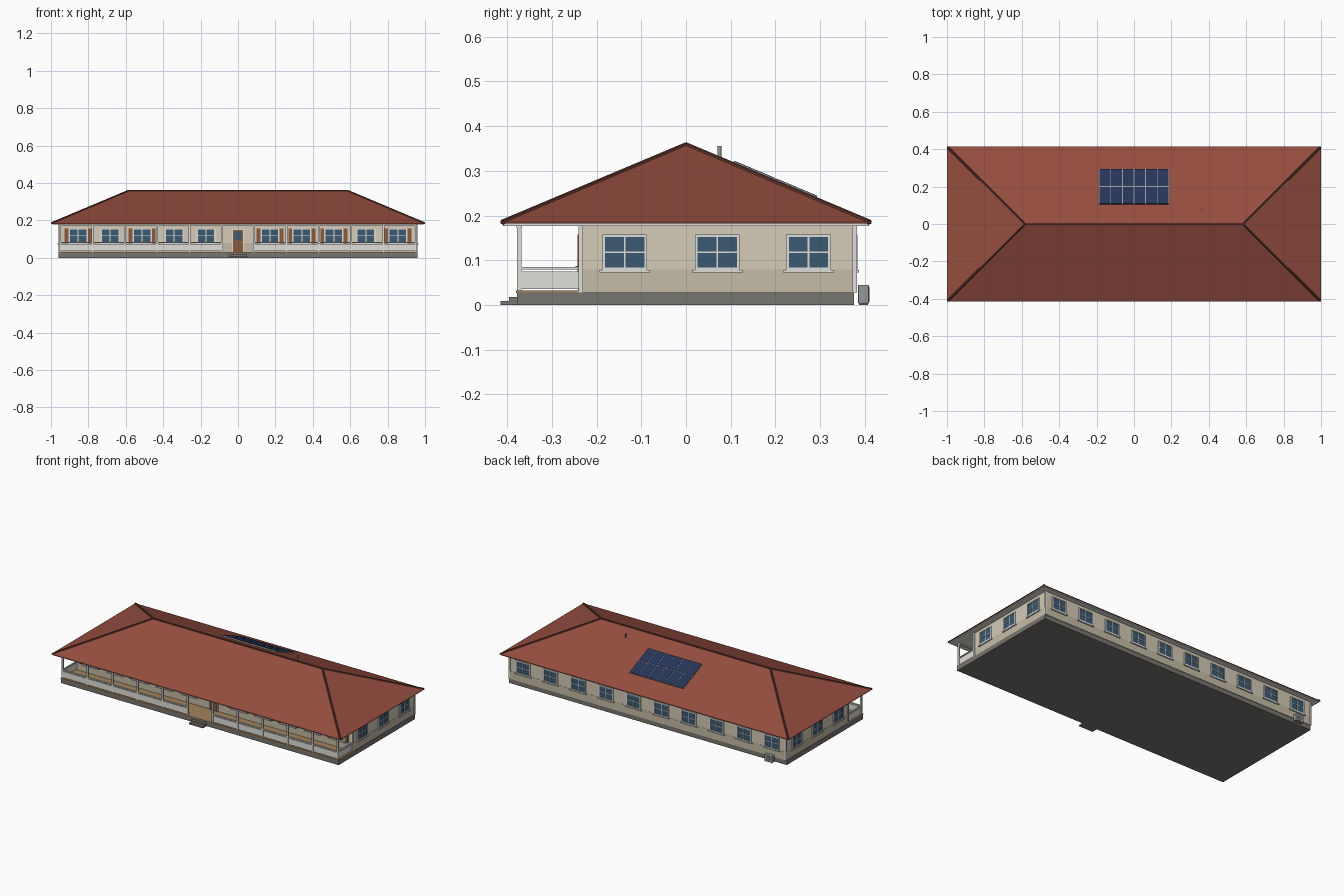
import bpy, bmesh, math
from mathutils import Matrix, Vector

if "Cube" in bpy.data.objects:
    bpy.data.objects.remove(bpy.data.objects["Cube"])


def material(name, r, g, b):
    m = bpy.data.materials.new(name)
    m.diffuse_color = (r, g, b, 1)
    m.use_nodes = True
    m.node_tree.nodes["Principled BSDF"].inputs["Base Color"].default_value = m.diffuse_color
    return m


WALL = material("cream_render", .66, .60, .48)
LOWER = material("lower_render", .56, .50, .39)
STONE = material("stone", .19, .18, .165)
WHITE = material("white_paint", .75, .74, .71)
ROOF = material("red_tile", .30, .075, .05)
CAP = material("dark_ridge", .12, .035, .025)
WOOD = material("deck_wood", .36, .23, .11)
DOOR = material("door_wood", .27, .10, .045)
GLASS = material("window_glass", .045, .10, .17)
SOLAR = material("solar_cells", .02, .035, .10)
METAL = material("grey_metal", .3, .32, .33)


def make(name, mat, bm):
    bmesh.ops.recalc_face_normals(bm, faces=bm.faces)
    me = bpy.data.meshes.new(name)
    bm.to_mesh(me)
    bm.free()
    me.materials.append(mat)
    ob = bpy.data.objects.new(name, me)
    bpy.context.collection.objects.link(ob)
    return ob


def boxes(name, mat, items, mtx=Matrix()):
    """One object from a list of (x0, x1, y0, y1, z0, z1) boxes."""
    bm = bmesh.new()
    for x0, x1, y0, y1, z0, z1 in items:
        m = Matrix.Translation(((x0 + x1) / 2, (y0 + y1) / 2, (z0 + z1) / 2))
        m = m @ Matrix.Diagonal((x1 - x0, y1 - y0, z1 - z0, 1))
        bmesh.ops.create_cube(bm, size=1, matrix=mtx @ m)
    return make(name, mat, bm)


def rod(name, mat, a, b, r, sides=8):
    a, b = Vector(a), Vector(b)
    d = b - a
    m = Matrix.Translation((a + b) / 2) @ d.to_track_quat('Z', 'Y').to_matrix().to_4x4()
    bm = bmesh.new()
    bmesh.ops.create_cone(bm, cap_ends=True, segments=sides, radius1=r, radius2=r,
                          depth=d.length, matrix=m)
    return make(name, mat, bm)


WX, YF, YB = .955, -.235, .378      # wall planes
PY = -.373                          # porch post line

# foundation, walls and corner boards
boxes("foundation", STONE, [(-.96, .96, -.378, .376, 0, .028)])
boxes("upper_walls", WALL, [(-WX, WX, YF, YB, .078, .178)])
boxes("lower_walls", LOWER, [(-WX - .001, WX + .001, YF - .001, YB + .001, .028, .079)])
boxes("corner_boards", WHITE,
      [(s * WX - .005, s * WX + .005, y - .005, y + .005, .028, .178)
       for s in (-1, 1) for y in (YF, YB)])

# windows: local x along wall, -y outward
def window(name, mtx):
    hw, z0, z1, t = .050, .078, .158, .006
    boxes(name + "_glass", GLASS, [(-hw + t, hw - t, -.003, .004, z0 + t, z1 - t)], mtx)
    boxes(name + "_frame", WHITE, [
        (-hw, -hw + t, -.006, .002, z0, z1), (hw - t, hw, -.006, .002, z0, z1),
        (-hw, hw, -.006, .002, z0, z0 + t), (-hw, hw, -.006, .002, z1 - t, z1),
        (-.0018, .0018, -.005, .002, z0, z1),
        (-hw, hw, -.005, .002, .1162, .1198)], mtx)
    boxes(name + "_sill", WHITE, [(-hw - .007, hw + .007, -.009, .002, .072, .078)], mtx)


def on_wall(x, y, deg):
    return Matrix.Translation((x, y, 0)) @ Matrix.Rotation(math.radians(deg), 4, 'Z')


shuttered = {(-1, 5), (-1, 3), (1, 1), (1, 2), (1, 3), (1, 5)}
for s in (-1, 1):
    for i in range(1, 6):
        m = on_wall(s * .171 * i, YF, 0)
        window("front_window", m)
        if (s, i) in shuttered:
            boxes("shutters", DOOR, [(c - .010, c + .010, -.008, .002, .078, .158)
                                     for c in (-.062, .062)], m)
    for y in (-.137, .07, .274):
        window("side_window", on_wall(s * WX, y, 90 * s))
for i in range(10):
    window("back_window", on_wall(-.86 + i * 1.72 / 9, YB, 180))

# front door
boxes("door", DOOR, [(-.026, .026, YF - .005, YF + .01, .03, .148)])
boxes("door_glass", GLASS, [(-.018, .018, YF - .007, YF, .092, .14)])
boxes("door_frame", WHITE, [(-.032, -.026, YF - .007, YF, .03, .154),
                            (.026, .032, YF - .007, YF, .03, .154),
                            (-.026, .026, YF - .007, YF, .148, .154)])
boxes("door_handle", METAL, [(.017, .021, YF - .012, YF, .082, .087)])

# porch deck, steps, posts, beam and railings
boxes("porch_deck", WOOD, [(-.96, .96, -.38, YF, .027, .032)])
boxes("steps", STONE, [(-.048, .048, -.415, -.378, 0, .009),
                       (-.048, .048, -.396, -.378, 0, .018)])
posts = [-.9515 + .173 * i for i in range(12)]
boxes("porch_posts", WHITE, [(x - .005, x + .005, PY - .005, PY + .005, .03, .178)
                             for x in posts])
boxes("porch_beam", WHITE, [(-.957, .957, PY - .006, PY + .006, .172, .18)])
rails, panels = [], []
for i, (a, b) in enumerate(zip(posts, posts[1:])):
    if i != 5:                      # entrance bay stays open
        rails.append((a, b, PY - .004, PY + .004, .079, .085))
        panels.append((a, b, PY - .002, PY + .002, .036, .075))
for x in (posts[0], posts[-1]):
    rails.append((x - .004, x + .004, PY, YF, .079, .085))
    panels.append((x - .002, x + .002, PY, YF, .036, .075))
boxes("porch_handrails", WHITE, rails)
boxes("porch_rail_panels", WHITE, panels)

# hip roof with eave board and ridge caps
EX, EY, EZ, RX, RZ = 1.0, .415, .185, .585, .36
boxes("eave_soffit", WHITE, [(-.993, .993, -.41, .41, .177, .1855)])
bm = bmesh.new()
for p in [(-EX, -EY, EZ), (EX, -EY, EZ), (EX, EY, EZ), (-EX, EY, EZ),
          (-EX, -EY, EZ - .003), (EX, -EY, EZ - .003), (EX, EY, EZ - .003),
          (-EX, EY, EZ - .003), (-RX, 0, RZ), (RX, 0, RZ)]:
    bm.verts.new(p)
bmesh.ops.convex_hull(bm, input=bm.verts)
make("hip_roof", ROOF, bm)
rod("ridge_cap", CAP, (-RX, 0, RZ - .002), (RX, 0, RZ - .002), .006)
for sx in (-1, 1):
    for sy in (-1, 1):
        rod("hip_cap", CAP, (sx * .996, sy * .411, EZ), (sx * RX, 0, RZ - .002), .006)

# solar array lying on the back slope
slope = math.atan((RZ - EZ) / EY)
m = Matrix.Translation((0, .198, RZ - math.tan(slope) * .198)) @ Matrix.Rotation(-slope, 4, 'X')
L = .102
boxes("solar_frame", METAL, [(-.186, .186, -L, L, -.002, .006)], m)
cw = .372 / 6
boxes("solar_panels", SOLAR,
      [(-.186 + i * cw + .002, -.186 + (i + 1) * cw - .002,
        -L + j * L + .002, -L + (j + 1) * L - .002, 0, .0075)
       for i in range(6) for j in range(2)], m)

# vent pipe
rod("vent_pipe", METAL, (.365, .075, .31), (.365, .075, .355), .004, 12)

# outdoor air unit by the back wall
unit = boxes("air_unit", METAL, [(-.882, -.828, .385, .409, .003, .045)])
bev = unit.modifiers.new("bevel", 'BEVEL')
bev.width, bev.segments = .002, 2
boxes("air_unit_feet", STONE, [(x, x + .006, .387, .407, 0, .004) for x in (-.877, -.839)])
rod("air_unit_fan", STONE, (-.855, .405, .024), (-.855, .4105, .024), .016, 20)
